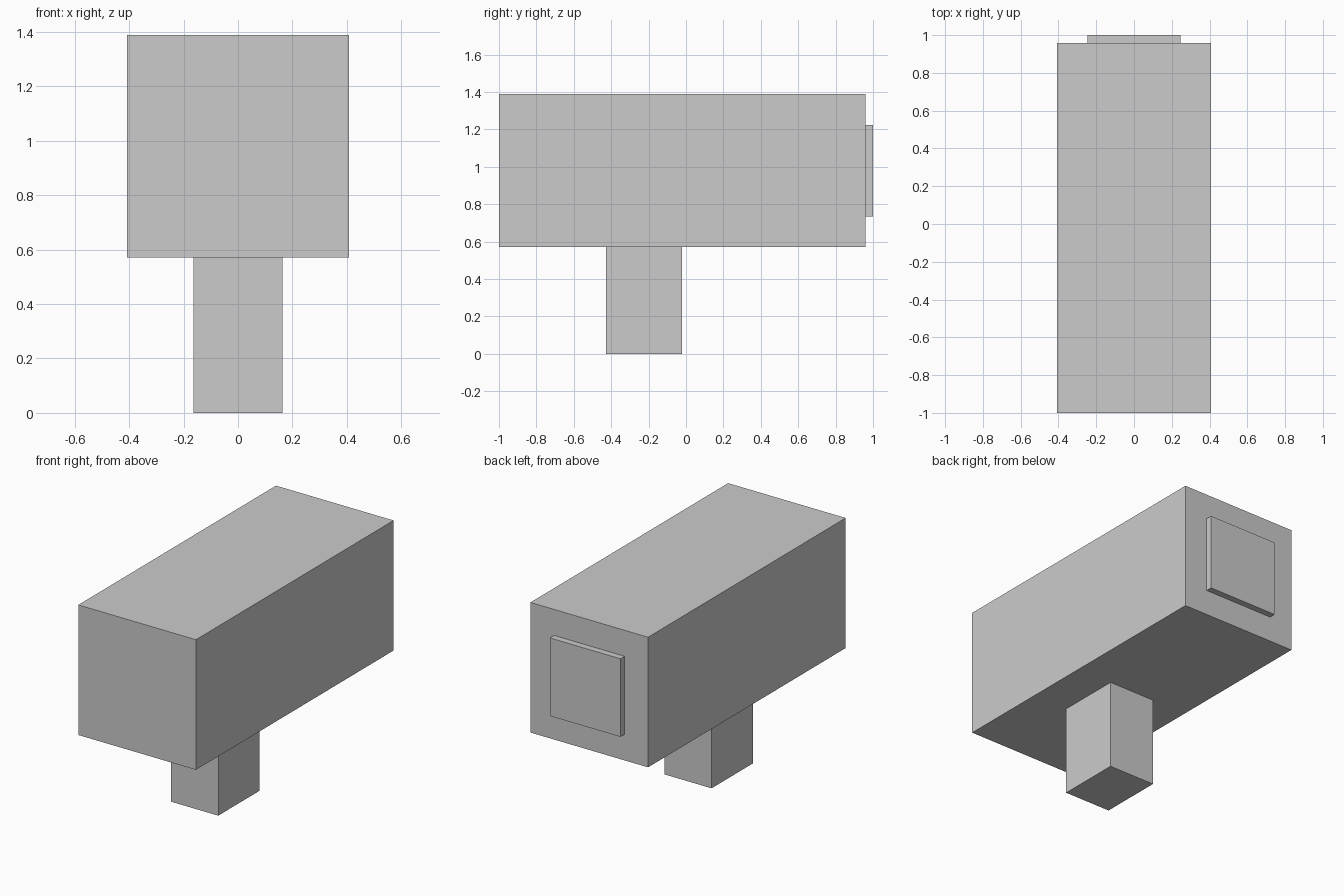
import bpy

if "Cube" in bpy.data.objects:
    bpy.data.objects.remove(bpy.data.objects["Cube"])

U = 2 / 24.5  # the model sits on a regular grid: 24.5 steps long


def box(name, x, y, z):
    """Box from (min, max) ranges in grid steps; y is measured from the front."""
    ranges = (x, y, z)
    centre = [(a + b) / 2 * U for a, b in ranges]
    centre[1] -= 1
    bpy.ops.mesh.primitive_cube_add(size=1, location=centre)
    ob = bpy.context.object
    ob.name = name
    ob.scale = [(b - a) * U for a, b in ranges]
    bpy.ops.object.transform_apply(location=False, rotation=False, scale=True)
    return ob


# Long main block
box("body", (-5, 5), (0, 24), (7, 17))
# Thin raised plate on the back face
box("back_plate", (-3, 3), (24, 24.5), (9, 15))
# Grip below the body
box("handle", (-2, 2), (7, 12), (0, 7))
